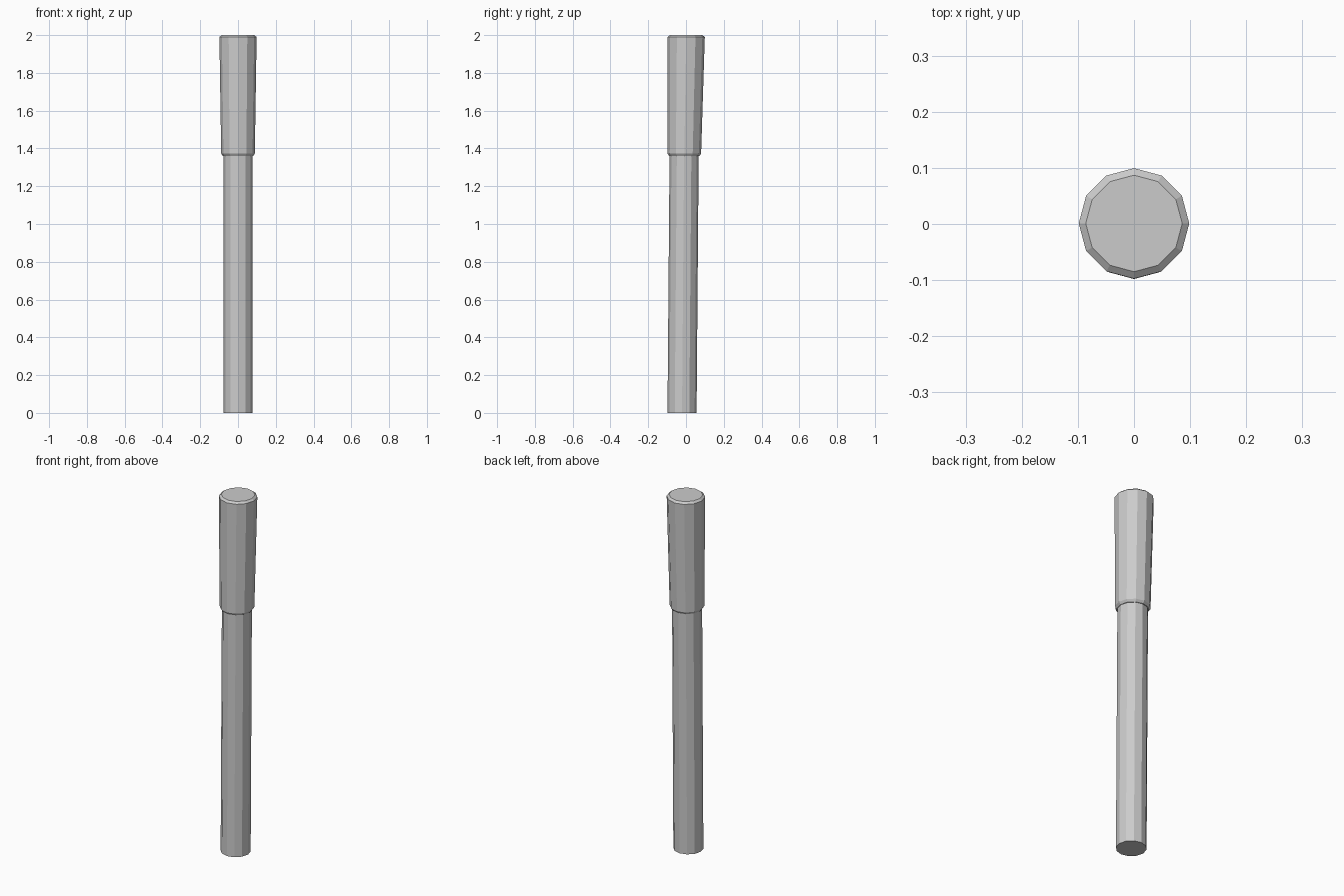
import bpy, bmesh
from math import cos, sin, tau

if "Cube" in bpy.data.objects:
    bpy.data.objects.remove(bpy.data.objects["Cube"])

SIDES = 12


def loft(name, rings):
    """Closed flat-sided tube through rings of (z, radius, y centre)."""
    bm = bmesh.new()
    loops = [[bm.verts.new((r * cos(tau * i / SIDES), y + r * sin(tau * i / SIDES), z))
              for i in range(SIDES)] for z, r, y in rings]
    for low, high in zip(loops, loops[1:]):
        for i in range(SIDES):
            j = (i + 1) % SIDES
            bm.faces.new((low[i], low[j], high[j], high[i]))
    bm.faces.new(loops[0][::-1])
    bm.faces.new(loops[-1])
    mesh = bpy.data.meshes.new(name)
    bm.to_mesh(mesh)
    bm.free()
    obj = bpy.data.objects.new(name, mesh)
    bpy.context.collection.objects.link(obj)
    return obj


# slightly leaning shaft
loft("shaft", [(0, 0.077, -0.021), (1.365, 0.077, -0.010)])

# flared grip with bevelled rims
loft("grip", [(1.36, 0.080, -0.009), (1.373, 0.089, -0.009),
              (1.99, 0.0985, 0.001), (2.0, 0.086, 0.001)])
